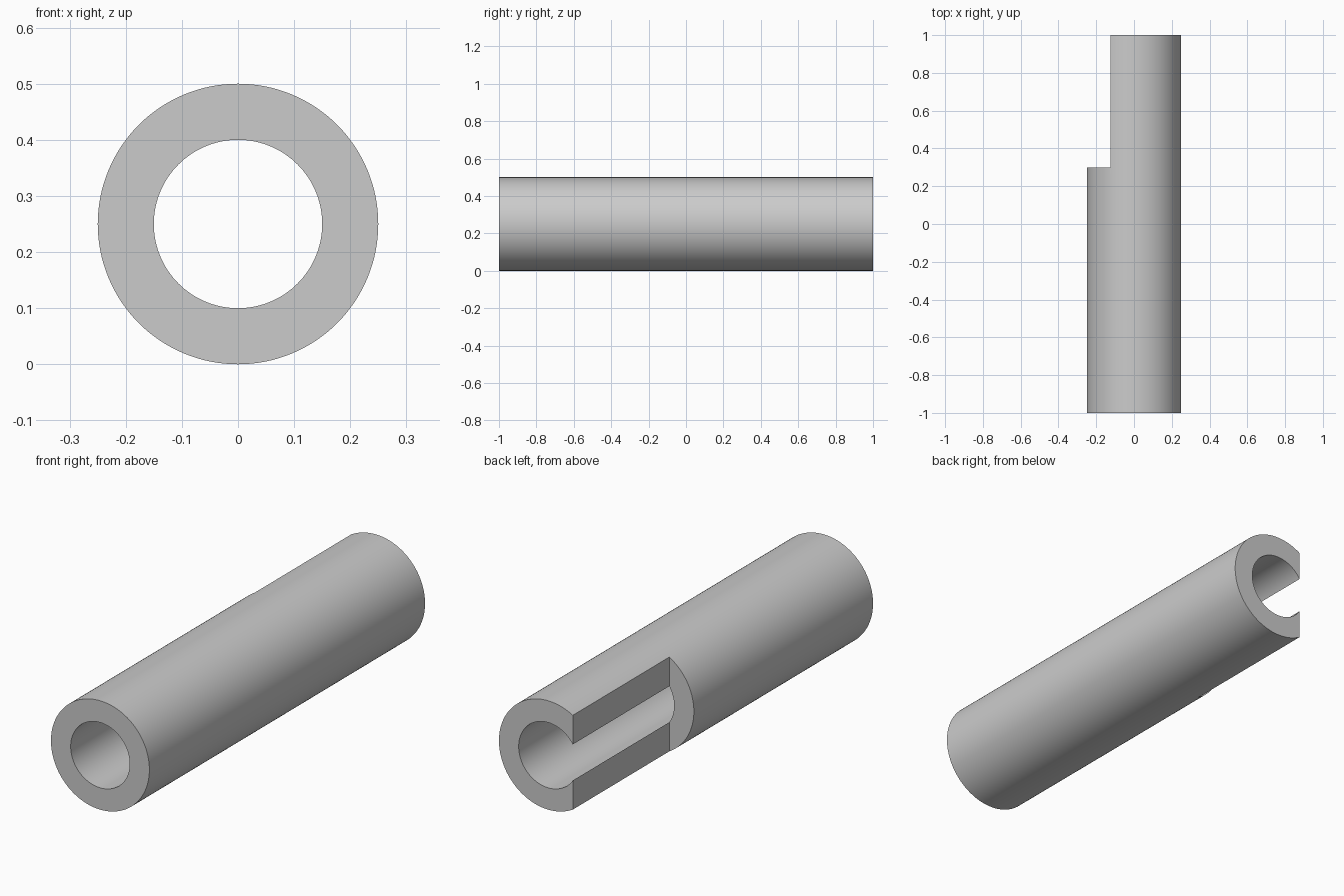
import bpy
import math

if "Cube" in bpy.data.objects:
    bpy.data.objects.remove(bpy.data.objects["Cube"], do_unlink=True)

OUTER, INNER, LENGTH = 0.25, 0.15, 2.0
CUT_X, CUT_Y = -0.125, 0.3

grey = bpy.data.materials.new("light grey")
grey.use_nodes = True
colour = (0.6, 0.6, 0.6, 1)
grey.diffuse_color = colour
grey.node_tree.nodes["Principled BSDF"].inputs["Base Color"].default_value = colour


def cylinder(name, radius, length):
    """Cylinder lying along y, resting height centred on the tube axis."""
    bpy.ops.mesh.primitive_cylinder_add(
        vertices=128, radius=radius, depth=length,
        location=(0, 0, OUTER), rotation=(math.pi / 2, 0, 0))
    obj = bpy.context.object
    obj.name = name
    obj.data.materials.append(grey)
    return obj


def subtract(target, cutter):
    mod = target.modifiers.new("cut", 'BOOLEAN')
    mod.operation = 'DIFFERENCE'
    mod.solver = 'EXACT'
    mod.object = cutter
    bpy.context.view_layer.objects.active = target
    bpy.ops.object.modifier_apply(modifier=mod.name)
    bpy.data.objects.remove(cutter, do_unlink=True)


# Tube with a through bore
tube = cylinder("tube", OUTER, LENGTH)
subtract(tube, cylinder("bore_cutter", INNER, LENGTH + 0.2))

# Flat side opening at the rear right
bpy.ops.mesh.primitive_cube_add(size=1, location=(CUT_X - 0.5, CUT_Y + 0.5, OUTER))
side_cutter = bpy.context.object
side_cutter.name = "side_cutter"
side_cutter.data.materials.append(grey)
subtract(tube, side_cutter)

# Smooth walls, sharp rims
bpy.ops.object.select_all(action='DESELECT')
tube.select_set(True)
bpy.context.view_layer.objects.active = tube
bpy.ops.object.shade_smooth_by_angle(angle=math.radians(30))
